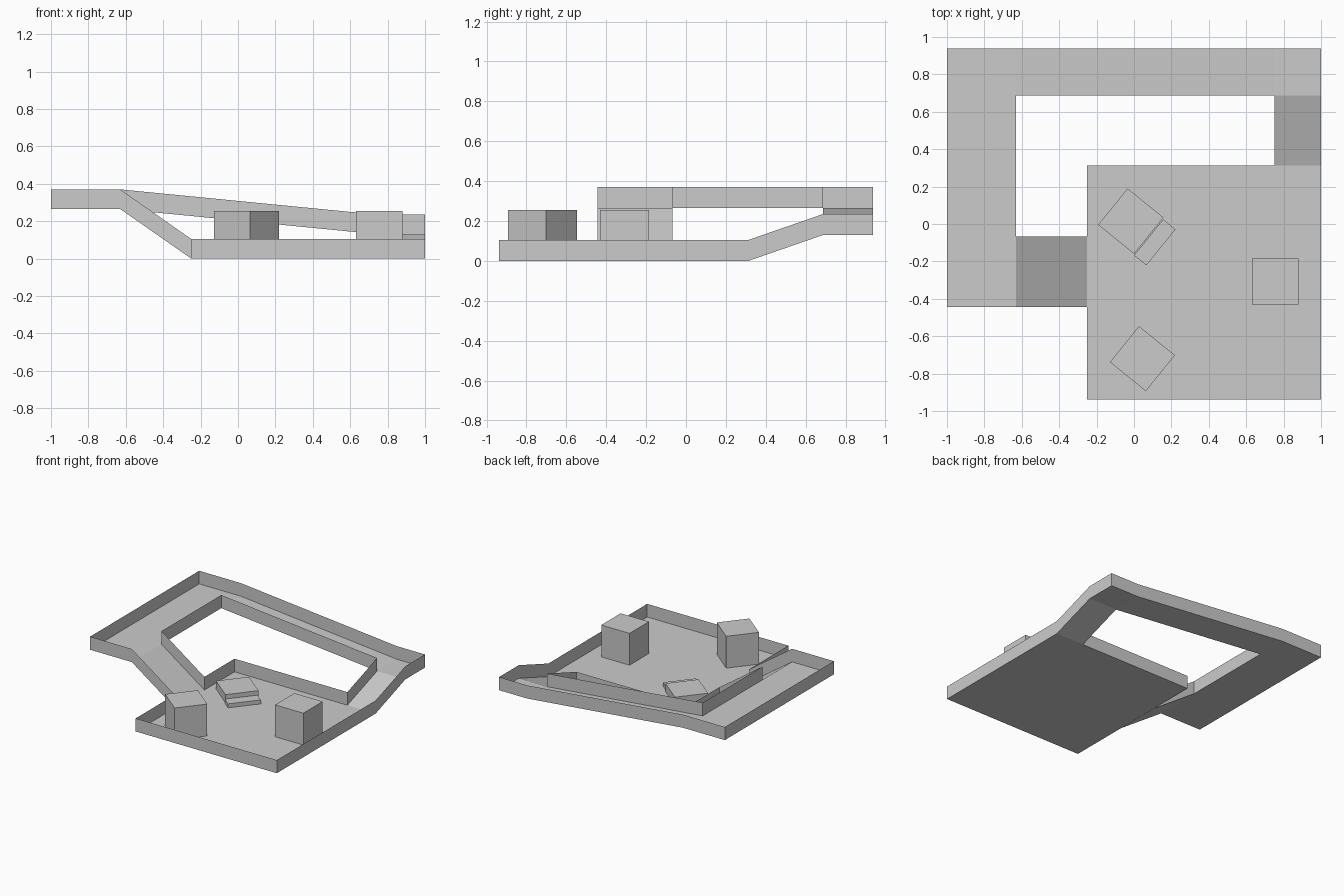
import bpy, bmesh, math

if "Cube" in bpy.data.objects:
    bpy.data.objects.remove(bpy.data.objects["Cube"])

WALL_H = 0.105
HIGH, MID = 0.265, 0.13          # deck levels above the ground floor


def add_object(name, bm):
    mesh = bpy.data.meshes.new(name)
    bm.to_mesh(mesh)
    bm.free()
    obj = bpy.data.objects.new(name, mesh)
    bpy.context.collection.objects.link(obj)
    return obj


def add_box(name, center, size, height, degrees=0):
    """Upright box standing on the floor, turned about z."""
    bpy.ops.mesh.primitive_cube_add(size=1, location=(*center, height / 2),
                                    rotation=(0, 0, math.radians(degrees)))
    obj = bpy.context.object
    obj.name = name
    obj.scale = (*size, height)


# Plan points of the looped course
x0, x1, x2, x3, x4 = -1.0, -0.63, -0.25, 0.75, 1.0
y0, y1, y2, y3, y4, y5 = -0.937, -0.443, -0.068, 0.313, 0.688, 0.937


def level(x, y):
    if x <= x1:
        return HIGH
    return MID if y >= y4 else 0.0


panels = [
    # ground floor
    [(x2, y0), (x4, y0), (x4, y3), (x3, y3), (x2, y3), (x2, y2), (x2, y1)],
    # left ramp
    [(x1, y1), (x2, y1), (x2, y2), (x1, y2)],
    # left high deck
    [(x0, y1), (x1, y1), (x1, y2), (x1, y4), (x1, y5), (x0, y5)],
    # back sloping walkway
    [(x1, y4), (x3, y4), (x3, y5), (x1, y5)],
    # back right landing
    [(x3, y4), (x4, y4), (x4, y5), (x3, y5)],
    # right ramp
    [(x3, y3), (x4, y3), (x4, y4), (x3, y4)],
]

# Floor panels share corners, so open edges are exactly the walled edges
bm = bmesh.new()
corners = {}
for panel in panels:
    for p in panel:
        if p not in corners:
            corners[p] = bm.verts.new((*p, level(*p)))
    bm.faces.new([corners[p] for p in panel])

# Thin walls raised from every open edge
rim = [e for e in bm.edges if e.is_boundary]
raised = bmesh.ops.extrude_edge_only(bm, edges=rim)["geom"]
top = [v for v in raised if isinstance(v, bmesh.types.BMVert)]
bmesh.ops.translate(bm, verts=top, vec=(0, 0, WALL_H))
add_object("walled_floor", bm)

# Obstacles on the ground floor
add_box("right_block", (0.755, -0.308), (0.25, 0.245), 0.255)
add_box("front_block", (0.045, -0.72), (0.247, 0.247), 0.255, -39)
add_box("upper_step", (-0.017, 0.015), (0.247, 0.25), 0.065, -39)
add_box("lower_step", (0.111, -0.098), (0.085, 0.247), 0.032, -39)
